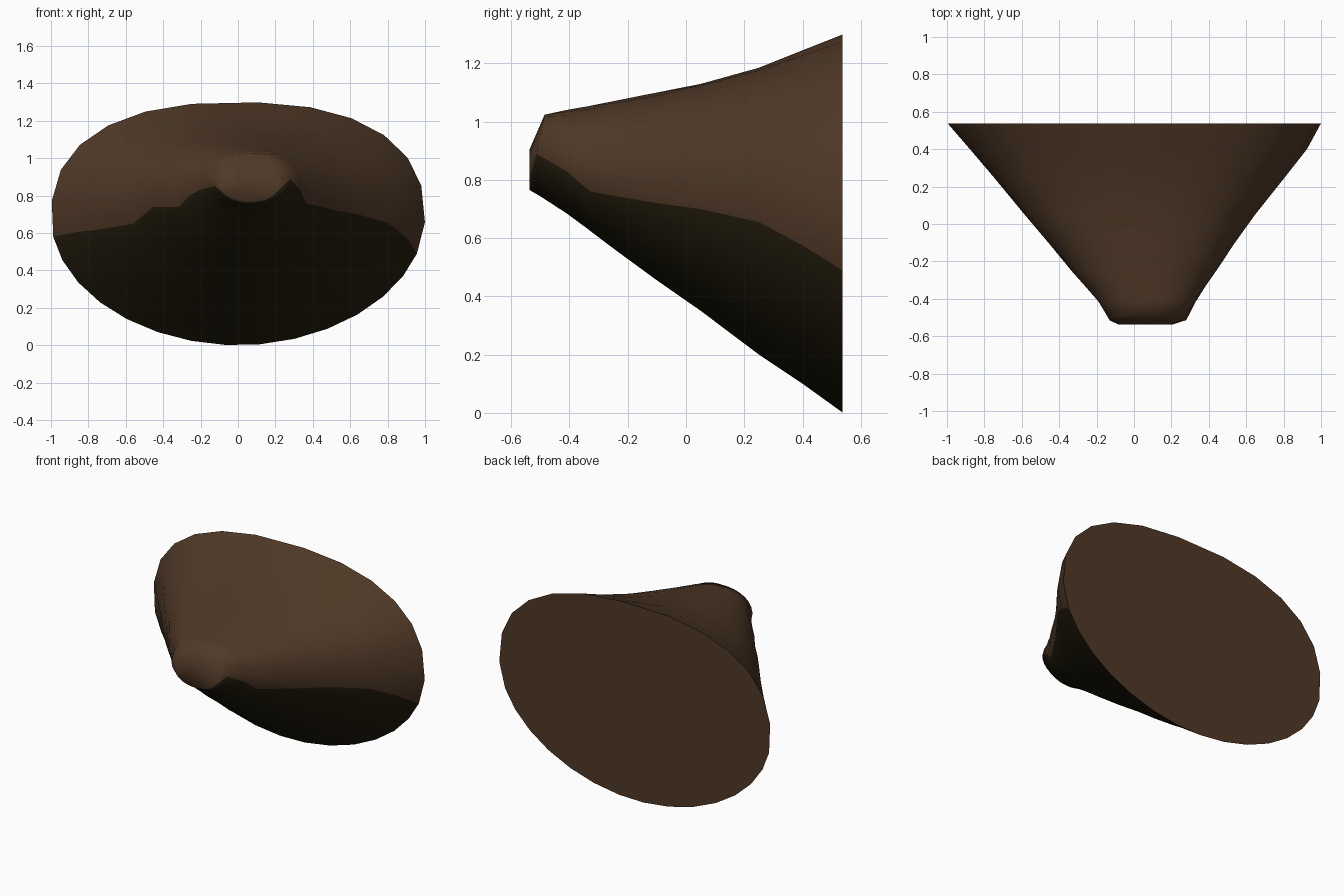
import bpy, bmesh, math

if "Cube" in bpy.data.objects:
    bpy.data.objects.remove(bpy.data.objects["Cube"])

SEG = 14  # steps in each of the upper and lower arcs


def material(name, rgb):
    m = bpy.data.materials.new(name)
    m.diffuse_color = (*rgb, 1)
    m.use_nodes = True
    m.node_tree.nodes["Principled BSDF"].inputs["Base Color"].default_value = m.diffuse_color
    return m


# Cross-sections from wide back to snout tip:
# y, x left, x right, z bottom, z widest, z top, seam z left, seam z right, lean
RINGS = [
    (0.537, -1.00, 1.00, 0.00, 0.68, 1.30, 0.58, 0.49, 0),
    (0.40, -0.88, 0.925, 0.10, 0.70, 1.245, 0.605, 0.575, 0),
    (0.25, -0.75, 0.81, 0.20, 0.73, 1.185, 0.62, 0.655, 0),
    (0.05, -0.585, 0.65, 0.35, 0.76, 1.13, 0.65, 0.70, 0),
    (-0.10, -0.46, 0.54, 0.455, 0.785, 1.10, 0.74, 0.72, 0),
    (-0.25, -0.335, 0.44, 0.565, 0.815, 1.07, 0.74, 0.745, 0),
    (-0.33, -0.265, 0.385, 0.625, 0.83, 1.055, 0.80, 0.76, 0),
    (-0.41, -0.195, 0.335, 0.685, 0.85, 1.04, 0.835, 0.83, 0),
    (-0.515, -0.13, 0.28, 0.752, 0.88, 1.025, 0.85, 0.89, 0.03),
    (-0.537, -0.085, 0.21, 0.765, 0.84, 0.905, 0.81, 0.81, 0),
]


def ring_points(y, x0, x1, zb, zc, zt, seam_l, seam_r, lean):
    """Rounded outline: upper arc from right seam to left seam, then the lower arc."""
    def power(up):
        return 2.4 if up else 1.95

    def seam_angle(z):
        d = z - zc
        h = zt - zc if d > 0 else zc - zb
        return math.copysign(math.asin((abs(d) / h) ** (power(d > 0) / 2)), d)

    a = seam_angle(seam_r)
    b = math.pi - seam_angle(seam_l)
    angles = [a + (b - a) * i / SEG for i in range(SEG)]
    angles += [b + (a + 2 * math.pi - b) * i / SEG for i in range(SEG)]
    pts = []
    for t in angles:
        c, s = math.cos(t), math.sin(t)
        e = 2 / power(s > 0)
        px = math.copysign(abs(c) ** e, c)
        pz = math.copysign(abs(s) ** e, s)
        pts.append(((x0 + x1) / 2 + px * (x1 - x0) / 2,
                    y + lean * max(pz, 0),
                    zc + pz * (zt - zc if pz > 0 else zc - zb)))
    return pts


# Tapered body: brown above the seam, dark below it
bm = bmesh.new()
loops = [[bm.verts.new(p) for p in ring_points(*r)] for r in RINGS]
n = 2 * SEG
for back, front in zip(loops, loops[1:]):
    for i in range(n):
        j = (i + 1) % n
        f = bm.faces.new((back[i], back[j], front[j], front[i]))
        f.material_index = 0 if i < SEG else 1

# Flat back and snout tip, both brown
bm.faces.new(loops[0])
bm.faces.new(loops[-1])
bmesh.ops.recalc_face_normals(bm, faces=bm.faces)

mesh = bpy.data.meshes.new("tapered_snout")
bm.to_mesh(mesh)
bm.free()
mesh.materials.append(material("brown", (0.080, 0.041, 0.020)))
mesh.materials.append(material("dark_olive", (0.017, 0.012, 0.004)))
snout = bpy.data.objects.new("tapered_snout", mesh)
bpy.context.collection.objects.link(snout)
bpy.context.view_layer.objects.active = snout
snout.select_set(True)
bpy.ops.object.shade_smooth_by_angle(angle=math.radians(65))
